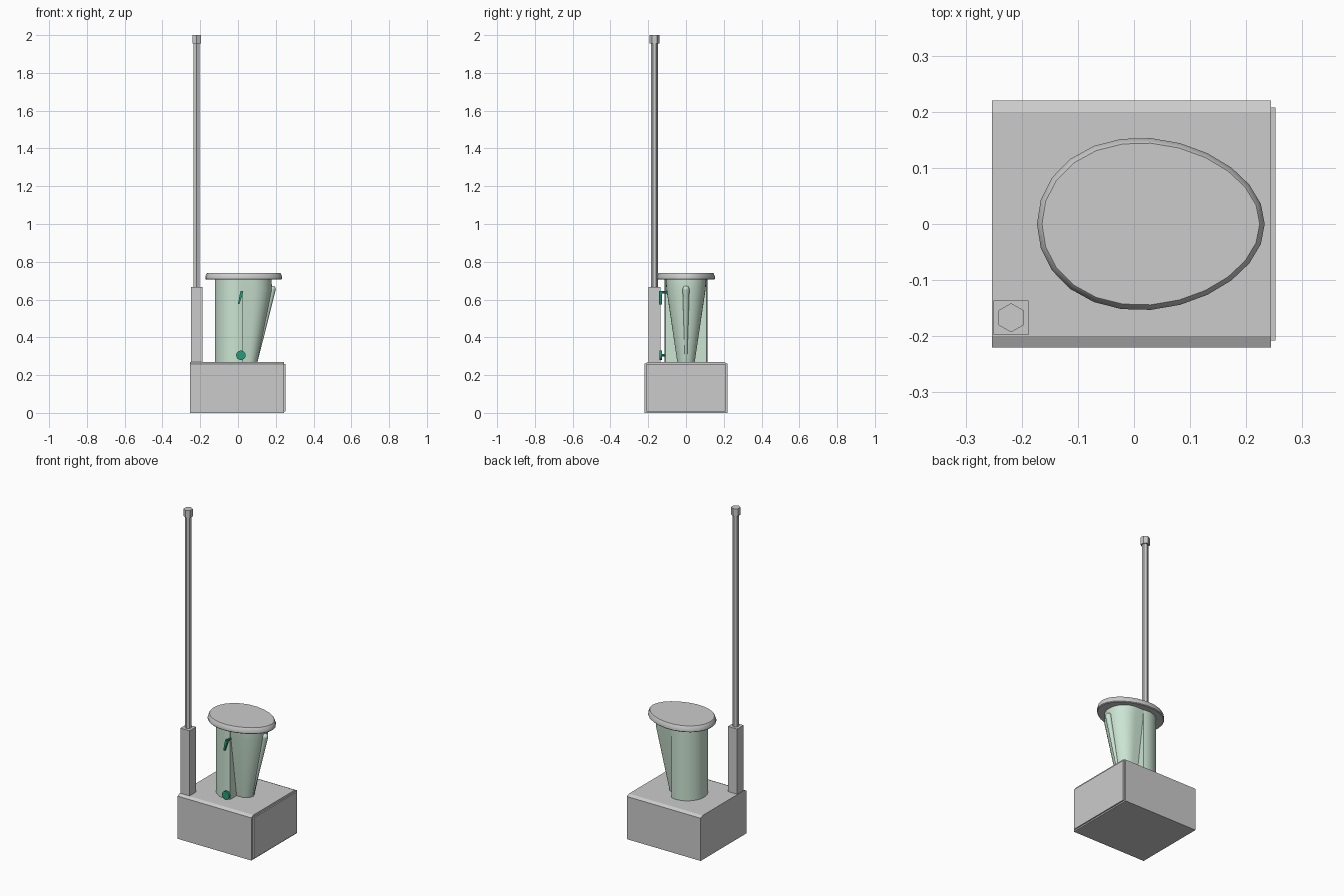
import bpy, bmesh, math
from mathutils import Vector

if "Cube" in bpy.data.objects:
    bpy.data.objects.remove(bpy.data.objects["Cube"])


def material(name, rgb):
    m = bpy.data.materials.new(name)
    m.diffuse_color = (*rgb, 1)
    m.use_nodes = True
    m.node_tree.nodes["Principled BSDF"].inputs["Base Color"].default_value = m.diffuse_color
    return m


PALE = material("pale_green", (0.60, 0.78, 0.65))
DARK = material("dark_green", (0.02, 0.33, 0.20))


def finish(name, bm, mat=None, smooth=False):
    bmesh.ops.recalc_face_normals(bm, faces=bm.faces)
    me = bpy.data.meshes.new(name)
    bm.to_mesh(me)
    bm.free()
    ob = bpy.data.objects.new(name, me)
    bpy.context.collection.objects.link(ob)
    if mat:
        me.materials.append(mat)
    if smooth:
        bpy.ops.object.select_all(action='DESELECT')
        ob.select_set(True)
        bpy.context.view_layer.objects.active = ob
        bpy.ops.object.shade_smooth_by_angle(angle=math.radians(35))
    return ob


def loft(name, rings, mat=None, smooth=False):
    """Skin a list of equal-length rings of points and cap both ends."""
    bm = bmesh.new()
    vs = [[bm.verts.new(p) for p in r] for r in rings]
    n = len(vs[0])
    for a, b in zip(vs, vs[1:]):
        for i in range(n):
            bm.faces.new((a[i], a[(i + 1) % n], b[(i + 1) % n], b[i]))
    bm.faces.new(vs[0])
    bm.faces.new(vs[-1])
    return finish(name, bm, mat, smooth)


def box(name, lo, hi):
    return loft(name, [[(lo[0], lo[1], z), (hi[0], lo[1], z), (hi[0], hi[1], z), (lo[0], hi[1], z)]
                       for z in (lo[2], hi[2])])


def rod(name, p, q, r1, r2, n, mat=None, smooth=False):
    p, q = Vector(p), Vector(q)
    rot = (q - p).to_track_quat('Z', 'Y')
    rings = []
    for c, r in ((p, r1), (q, r2)):
        rings.append([c + rot @ Vector((r * math.sin(i * math.tau / n), r * math.cos(i * math.tau / n), 0))
                      for i in range(n)])
    return loft(name, rings, mat, smooth)


# Base housing with sloped long edges, and a thin end panel
section = [(-0.22, 0), (0.22, 0), (0.22, 0.26), (0.20, 0.27), (-0.20, 0.27), (-0.22, 0.26)]
loft("base", [[(x, y, z) for y, z in section] for x in (-0.253, 0.244)])
box("base_end_panel", (0.24, -0.208, 0.008), (0.252, 0.208, 0.258))

# Corner column, hexagonal pole and pole cap
CX, CY = -0.219, -0.167
box("column", (CX - 0.031, CY - 0.031, 0.265), (CX + 0.031, CY + 0.031, 0.667))
rod("pole", (CX, CY, 0.66), (CX, CY, 1.96), 0.018, 0.018, 6)
rod("pole_cap", (CX, CY, 1.955), (CX, CY, 2.0), 0.026, 0.026, 6)

# Rear of the jug: a cylinder cut off flat toward the spout
R, JX, CUT = 0.113, -0.01, 0.023
a0 = math.acos((CUT - JX) / R)
arc = [a0 + (math.tau - 2 * a0) * i / 28 for i in range(29)]
loft("jug_body", [[(JX + R * math.cos(a), R * math.sin(a), z) for a in arc]
                  for z in (0.262, 0.715)], PALE, True)


# Tapering front of the jug
def front_ring(z, reach, half):
    pts = [(reach - half + half * math.cos(a), half * math.sin(a), z)
           for a in (math.pi * (i / 16 - 0.5) for i in range(17))]
    return [(CUT - 0.01, -half, z)] + pts + [(CUT - 0.01, half, z)]


loft("jug_front", [front_ring(0.262, 0.10, 0.045), front_ring(0.65, 0.18, 0.103),
                   front_ring(0.715, 0.177, 0.109)], PALE, True)

# Pouring spine with a rounded tip
rod("spout_spine", (0.096, 0, 0.265), (0.182, 0, 0.655), 0.006, 0.018, 12, PALE, True)
bm = bmesh.new()
bmesh.ops.create_uvsphere(bm, u_segments=12, v_segments=8, radius=0.018)
bmesh.ops.translate(bm, verts=bm.verts, vec=(0.182, 0, 0.655))
finish("spout_tip", bm, PALE, True)


# Egg-shaped lid with a stepped, bevelled rim
def egg(z, inset, n=24):
    return [(0.03 + (0.203 - inset) * math.cos(t),
             (0.153 - inset) * math.sin(t) * (1 - 0.1 * math.cos(t)), z)
            for t in (math.tau * i / n for i in range(n))]


loft("lid", [egg(0.705, 0.004), egg(0.709, 0), egg(0.722, 0), egg(0.728, 0.003),
             egg(0.736, 0.005), egg(0.741, 0.009)], None, True)

# Dark green knob and tilted lever on stems, on the front side of the jug
for name, x, z in (("knob_stem", 0.015, 0.305), ("lever_stem", 0.02, 0.638)):
    rod(name, (x, -0.10, z), (x, -0.132, z), 0.007, 0.007, 10, DARK, True)
rod("knob", (0.015, -0.128, 0.305), (0.015, -0.141, 0.305), 0.025, 0.025, 16, DARK, True)
lever = [(0.0, 0.578), (0.007, 0.575), (0.024, 0.625), (0.027, 0.645), (0.014, 0.645), (0.010, 0.63)]
loft("lever", [[(x, y, z) for x, z in lever] for y in (-0.128, -0.142)], DARK)
